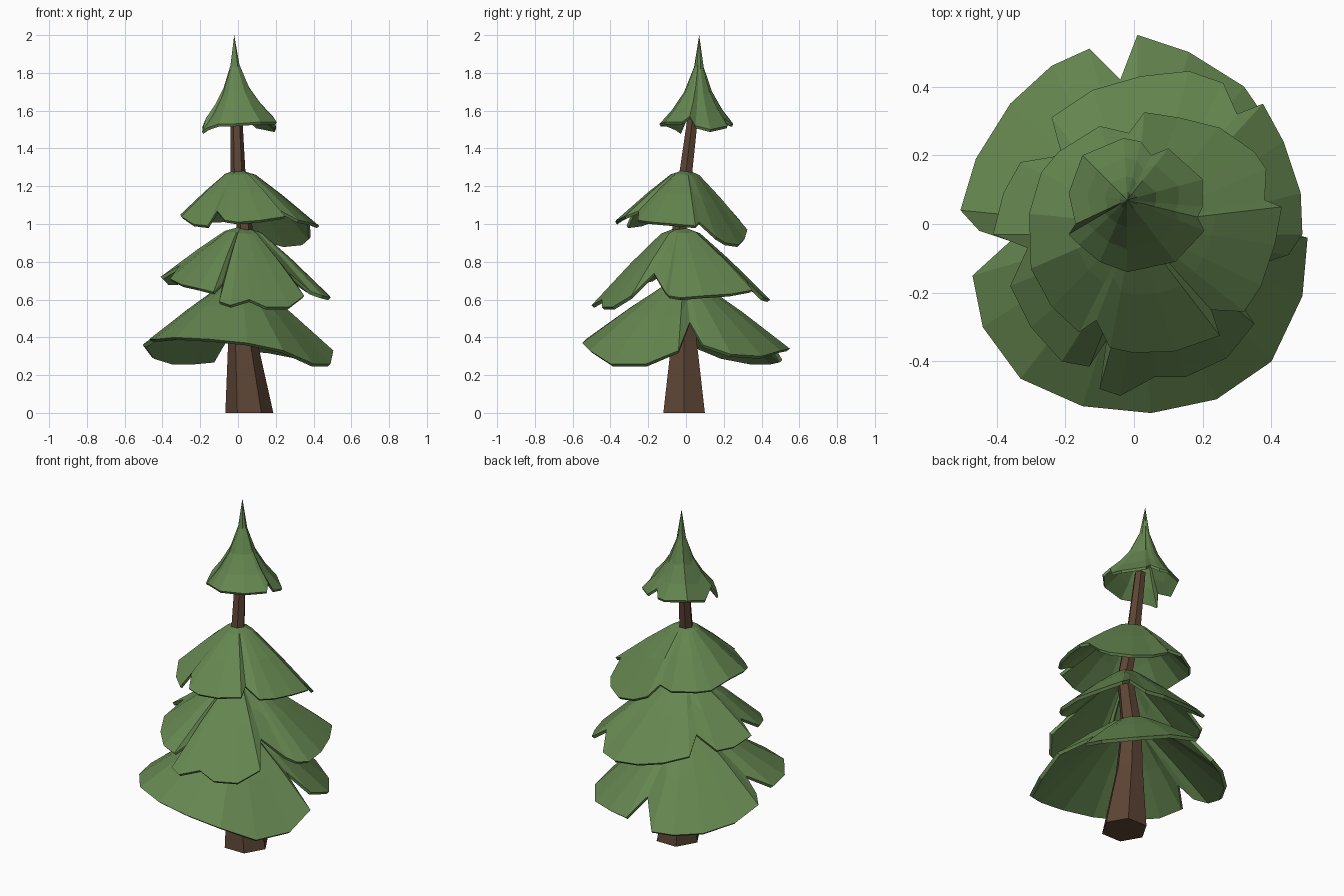
import bpy, bmesh
from math import cos, sin, pi
from mathutils import Vector


def material(name, rgb):
    m = bpy.data.materials.new(name)
    m.diffuse_color = (*rgb, 1)
    return m


GREEN = material("needles", (0.13, 0.24, 0.08))
BROWN = material("bark", (0.107, 0.058, 0.034))


def finish(bm, name, mat):
    bmesh.ops.recalc_face_normals(bm, faces=bm.faces)
    me = bpy.data.meshes.new(name)
    bm.to_mesh(me)
    bm.free()
    me.materials.append(mat)
    ob = bpy.data.objects.new(name, me)
    bpy.context.collection.objects.link(ob)
    return ob


def bridge(bm, a, b):
    n = len(a)
    for i in range(n):
        bm.faces.new((a[i], a[(i + 1) % n], b[(i + 1) % n], b[i]))


def skirt(name, apex, rim, profile, thick):
    """Drooping shell: rings run from the apex to a ragged rim (anticlockwise)."""
    bm = bmesh.new()
    apex = Vector(apex)

    def half(dz, shrink):
        top = apex - Vector((0, 0, dz))
        tip = bm.verts.new(top)
        rings = []
        for t, drop in profile + [(1, 1)]:
            ring = []
            for p in rim:
                d = Vector(p) - apex
                k = t * shrink
                ring.append(bm.verts.new(top + Vector((d.x * k, d.y * k, d.z * drop + dz * 0.4 * t))))
            rings.append(ring)
        n = len(rim)
        for i in range(n):
            bm.faces.new((tip, rings[0][i], rings[0][(i + 1) % n]))
        for a, b in zip(rings, rings[1:]):
            bridge(bm, a, b)
        return rings[-1]

    # upper surface, underside, and the thin edge joining them
    bridge(bm, half(0, 1), half(thick, 0.97))
    return finish(bm, name, GREEN)


# Trunk: bent, tapering, six-sided
bm = bmesh.new()
rings = []
for x, y, z, r in [(0.06, -0.01, 0, 0.127), (0.025, -0.01, 0.38, 0.077), (0.01, -0.01, 0.66, 0.058),
                   (0.035, -0.035, 0.98, 0.042), (0, 0, 1.28, 0.039), (-0.01, 0.04, 1.6, 0.031)]:
    rings.append([bm.verts.new((x + r * cos(i * pi / 3), y + r * sin(i * pi / 3), z)) for i in range(6)])
for a, b in zip(rings, rings[1:]):
    bridge(bm, a, b)
bm.faces.new(rings[0])
bm.faces.new(rings[-1])
finish(bm, "trunk", BROWN)

DROOP = [(0.22, 0.10), (0.55, 0.46)]

# Lowest foliage layer
skirt("foliage_bottom", (0.01, -0.01, 0.70), [
    (-.04, .42, .43), (-.13, .51, .28), (-.24, .46, .27), (-.36, .35, .27), (-.46, .19, .30),
    (-.505, .04, .36), (-.45, -.02, .39), (-.36, -.05, .46), (-.47, -.15, .39), (-.44, -.30, .39),
    (-.33, -.45, .40), (-.15, -.53, .39), (.05, -.55, .37), (.24, -.51, .33), (.40, -.40, .26),
    (.49, -.21, .26), (.505, -.04, .33), (.30, .02, .48), (.42, .09, .36), (.43, .24, .31),
    (.32, .40, .30), (.16, .50, .33), (.01, .55, .34)], DROOP, 0.022)

# Second layer
skirt("foliage_lower_middle", (0.025, -0.03, 0.99), [
    (.39, -.11, .64), (.45, -.09, .62), (.49, -.03, .61), (.485, .09, .62), (.435, .24, .63),
    (.375, .35, .65), (.30, .32, .70), (.26, .41, .61), (.16, .445, .60), (.02, .43, .61),
    (-.12, .39, .64), (-.24, .31, .68), (-.21, .20, .76), (-.33, .18, .69), (-.38, .09, .69),
    (-.41, -.03, .72), (-.31, -.07, .78), (-.36, -.18, .71), (-.30, -.30, .68), (-.21, -.40, .66),
    (-.13, -.415, .64), (-.08, -.34, .69), (-.10, -.48, .59), (-.04, -.50, .57), (.06, -.445, .60),
    (.15, -.445, .56), (.27, -.39, .56), (.35, -.29, .62), (.27, -.17, .74)], DROOP, 0.022)

# Third layer
skirt("foliage_upper_middle", (0, 0, 1.29), [
    (.38, .07, 1.01), (.385, .16, .93), (.35, .21, .90), (.25, .28, .89), (.13, .31, .92),
    (.03, .325, .97), (-.015, .265, 1.03), (-.10, .285, 1.02), (-.22, .21, 1.02), (-.27, .15, 1.02),
    (-.305, .03, 1.05), (-.30, -.13, 1.04), (-.24, -.24, 1.00), (-.16, -.315, .99), (-.11, -.28, 1.07),
    (-.07, -.36, 1.02), (0, -.375, 1.01), (.12, -.37, 1.02), (.25, -.325, 1.04), (.225, -.25, 1.07),
    (.32, -.255, 1.02), (.37, -.18, 1.01), (.41, -.06, 1.00), (.43, .05, .99)], DROOP, 0.02)

# Pointed crown
skirt("foliage_crown", (-0.02, 0.07, 2.0), [
    (.205, -.02, 1.54), (.185, .02, 1.57), (.20, .05, 1.52), (.20, .13, 1.50), (.10, .22, 1.52),
    (.05, .20, 1.56), (.02, .24, 1.53), (-.03, .25, 1.53), (-.15, .20, 1.54), (-.19, .09, 1.51),
    (-.17, 0, 1.56), (-.19, -.03, 1.49), (-.16, -.06, 1.51), (-.10, -.11, 1.53), (-.02, -.14, 1.53),
    (.12, -.11, 1.54)],
    [(0.13, 0.36), (0.38, 0.64), (0.68, 0.84)], 0.022)
